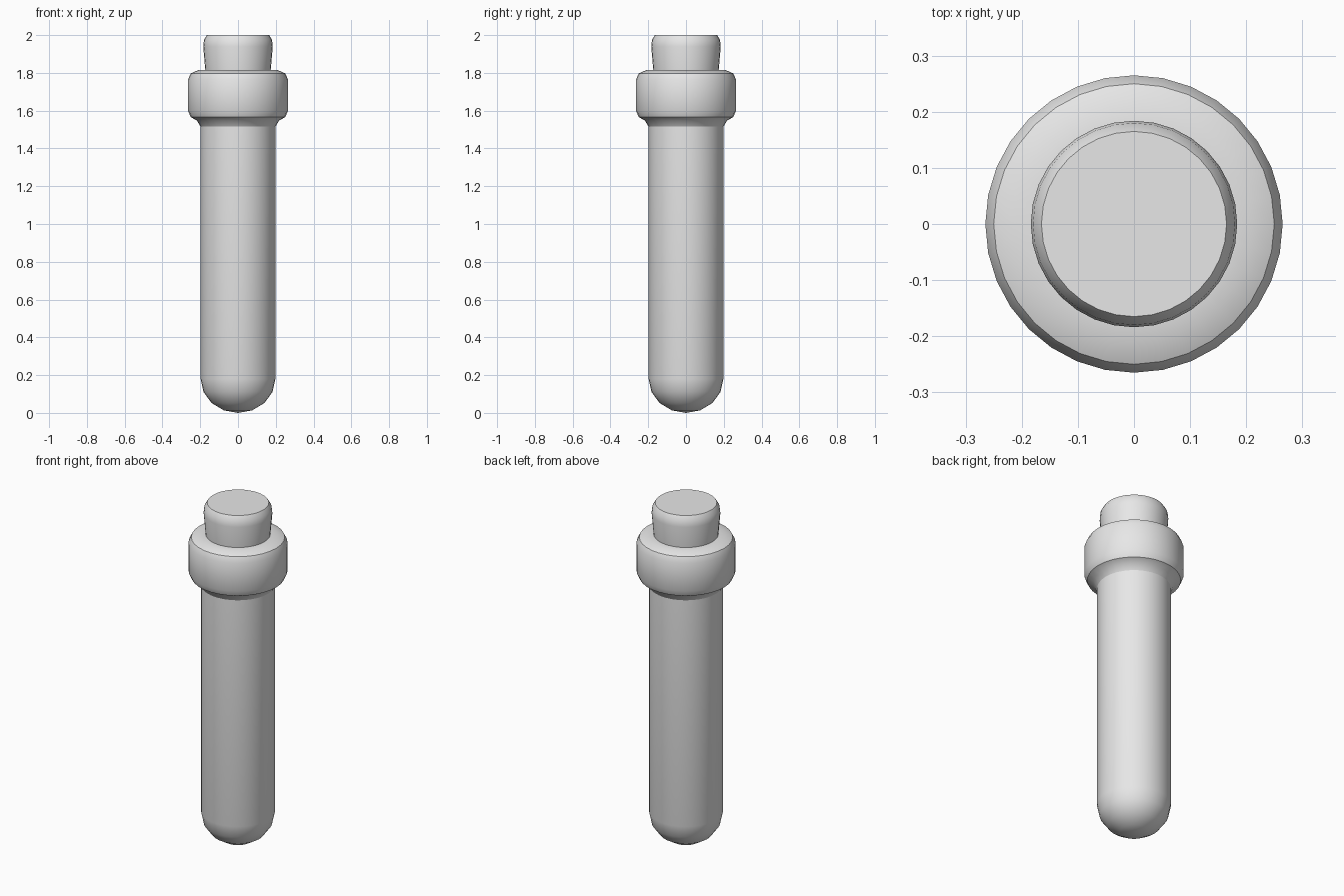
import bpy
import math

cube = bpy.data.objects.get("Cube")
if cube:
    bpy.data.objects.remove(cube, do_unlink=True)

SIDES = 32

grey = bpy.data.materials.new("neutral_grey")
grey.use_nodes = True
grey.diffuse_color = (0.8, 0.8, 0.8, 1)
grey.node_tree.nodes["Principled BSDF"].inputs["Base Color"].default_value = (0.8, 0.8, 0.8, 1)


def lathe(name, profile):
    """Revolve (radius, height) points, listed bottom to top, about z."""
    verts, rings, faces = [], [], []
    for r, z in profile:
        start = len(verts)
        count = SIDES if r > 0 else 1
        for i in range(count):
            a = math.tau * i / SIDES
            verts.append((r * math.cos(a), r * math.sin(a), z))
        rings.append([start + i % count for i in range(SIDES)])
    for low, high in zip(rings, rings[1:]):
        for i in range(SIDES):
            j = (i + 1) % SIDES
            face = (low[i], low[j], high[j], high[i])
            faces.append(tuple(dict.fromkeys(face)))
    # close open ends with flat caps
    if profile[0][0] > 0:
        faces.append(tuple(reversed(rings[0])))
    if profile[-1][0] > 0:
        faces.append(tuple(rings[-1]))
    mesh = bpy.data.meshes.new(name)
    mesh.from_pydata(verts, [], faces)
    mesh.materials.append(grey)
    obj = bpy.data.objects.new(name, mesh)
    bpy.context.collection.objects.link(obj)
    bpy.ops.object.select_all(action="DESELECT")
    obj.select_set(True)
    bpy.context.view_layer.objects.active = obj
    bpy.ops.object.shade_smooth_by_angle(angle=math.radians(30))
    return obj


# Round-bottomed tube
radius, dome = 0.198, 0.18
bowl = [(radius * math.sin(a), dome * (1 - math.cos(a)))
        for a in (math.pi / 8 * k for k in range(5))]
lathe("tube_body", bowl + [(radius, 1.53)])

# Thick rim around the mouth, with a flared underside
lathe("tube_rim", [
    (0.198, 1.515), (0.218, 1.548), (0.25, 1.566), (0.265, 1.6),
    (0.265, 1.765), (0.25, 1.797), (0.21, 1.815), (0.16, 1.815)])

# Tapered stopper
lathe("stopper", [
    (0.171, 1.79), (0.184, 1.94), (0.18, 1.975), (0.165, 2.0)])
